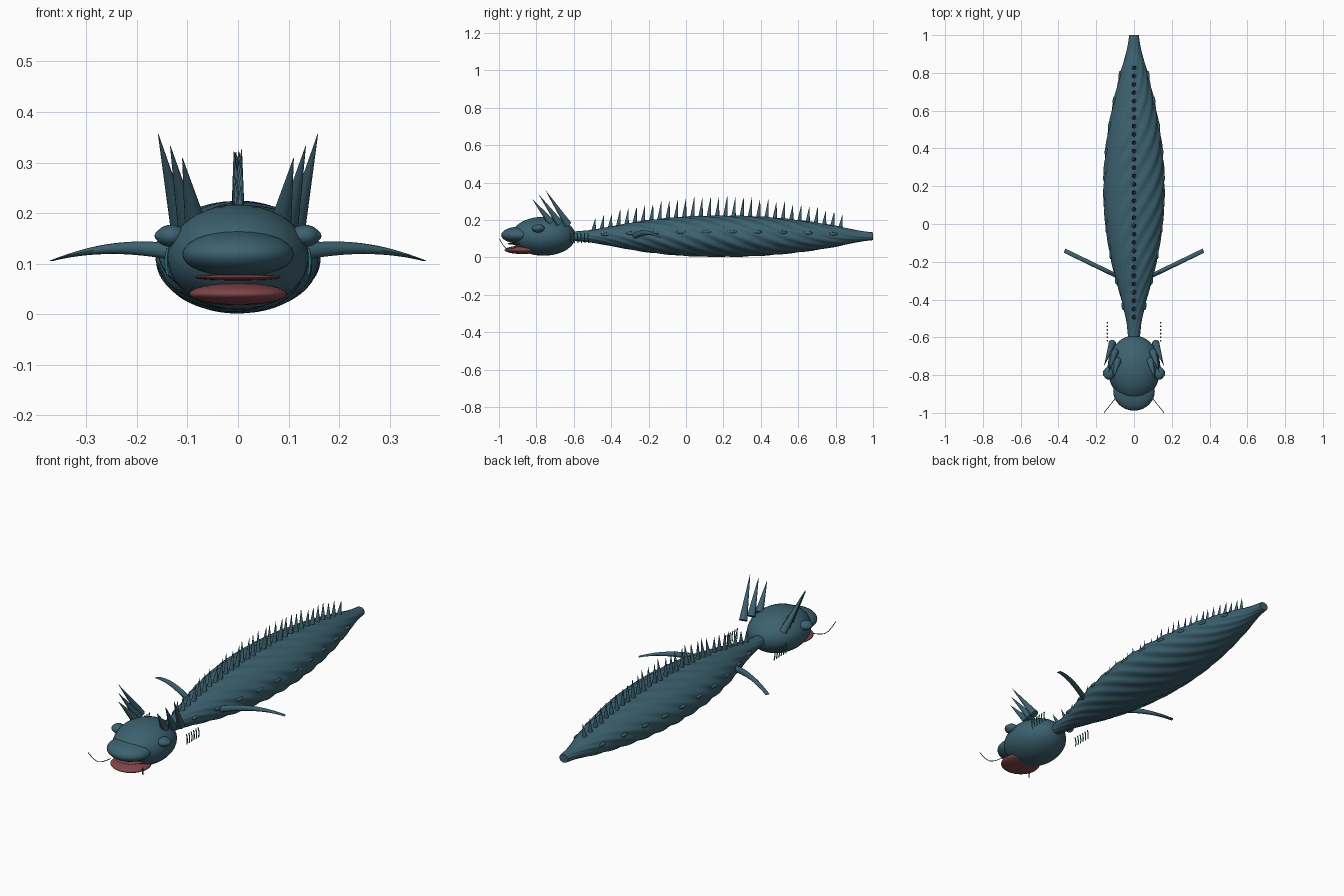
import bpy, bmesh, random
from math import sin, cos, pi, tau, radians
from mathutils import Vector

random.seed(4)
cube = bpy.data.objects.get("Cube")
if cube:
    bpy.data.objects.remove(cube)


def material(name, rgb):
    m = bpy.data.materials.new(name)
    m.use_nodes = True
    m.diffuse_color = (*rgb, 1)
    m.node_tree.nodes["Principled BSDF"].inputs["Base Color"].default_value = (*rgb, 1)
    return m


SKIN = material("slate blue skin", (0.045, 0.12, 0.16))
MOUTH = material("dull red mouth", (0.22, 0.06, 0.07))
GILL = material("teal gill", (0.02, 0.19, 0.2))


def finish(bm, name, mat, smooth=40):
    bmesh.ops.recalc_face_normals(bm, faces=bm.faces)
    me = bpy.data.meshes.new(name)
    bm.to_mesh(me)
    bm.free()
    me.materials.append(mat)
    ob = bpy.data.objects.new(name, me)
    bpy.context.collection.objects.link(ob)
    bpy.ops.object.select_all(action='DESELECT')
    ob.select_set(True)
    bpy.context.view_layer.objects.active = ob
    bpy.ops.object.shade_smooth_by_angle(angle=radians(smooth))
    return ob


def loft(name, rings, mat):
    """Skin a list of closed rings of points and cap both ends."""
    bm = bmesh.new()
    loops = [[bm.verts.new(p) for p in r] for r in rings]
    n = len(loops[0])
    for a, b in zip(loops, loops[1:]):
        for i in range(n):
            j = (i + 1) % n
            bm.faces.new((a[i], a[j], b[j], b[i]))
    bm.faces.new(loops[0])
    bm.faces.new(loops[-1])
    return finish(bm, name, mat)


def ellipsoid(name, centre, size, mat, segments=40):
    bm = bmesh.new()
    bmesh.ops.create_uvsphere(bm, u_segments=segments, v_segments=segments // 2, radius=1)
    bmesh.ops.scale(bm, vec=size, verts=bm.verts)
    bmesh.ops.translate(bm, vec=centre, verts=bm.verts)
    return finish(bm, name, mat, 60)


def spike(name, base, tip, radius, mat=SKIN, sides=12):
    base, tip = Vector(base), Vector(tip)
    axis = tip - base
    bm = bmesh.new()
    bmesh.ops.create_cone(bm, cap_ends=True, segments=sides, radius1=radius,
                          radius2=0.0005, depth=axis.length)
    bmesh.ops.rotate(bm, matrix=Vector((0, 0, 1)).rotation_difference(axis).to_matrix(), verts=bm.verts)
    bmesh.ops.translate(bm, vec=(base + tip) / 2, verts=bm.verts)
    return finish(bm, name, mat, 50)


def wire(name, points, radius, mat):
    cu = bpy.data.curves.new(name, 'CURVE')
    cu.dimensions = '3D'
    cu.bevel_depth = radius
    cu.bevel_resolution = 2
    cu.use_fill_caps = True
    sp = cu.splines.new('NURBS')
    sp.points.add(len(points) - 1)
    for p, co in zip(sp.points, points):
        p.co = (*co, 1)
    sp.use_endpoint_u = True
    sp.order_u = 3
    cu.materials.append(mat)
    ob = bpy.data.objects.new(name, cu)
    bpy.context.collection.objects.link(ob)
    return ob


# Body: long spindle with spiral ridges
PROFILE = [(-0.62, 0.028), (-0.5, 0.043), (-0.4, 0.067), (-0.2, 0.118), (0, 0.15), (0.2, 0.16),
           (0.4, 0.149), (0.6, 0.118), (0.8, 0.072), (0.92, 0.038), (1.0, 0.025)]
MID = 0.113


def half_width(y):
    """Smooth interpolation through the body profile."""
    k = max(i for i in range(len(PROFILE) - 1) if PROFILE[i][0] <= y + 1e-6)
    (y0, r0), (y1, r1) = PROFILE[k], PROFILE[k + 1]

    def slope(i):
        a, b = PROFILE[max(i - 1, 0)], PROFILE[min(i + 1, len(PROFILE) - 1)]
        return (b[1] - a[1]) / (b[0] - a[0])
    h, t = y1 - y0, (y - y0) / (y1 - y0)
    return ((2*t**3 - 3*t**2 + 1) * r0 + (t**3 - 2*t**2 + t) * h * slope(k)
            + (3*t**2 - 2*t**3) * r1 + (t**3 - t**2) * h * slope(k + 1))


def flatten(r):
    return 0.85 - 1.05 * r


def body_ring(y, n=96):
    r = half_width(y)
    ring = []
    for i in range(n):
        a = tau * i / n
        s = r * (1 + 0.025 * sin(12 * a + 50 * y))
        ring.append((s * cos(a), y, MID + s * flatten(r) * sin(a)))
    return ring


loft("body", [body_ring(-0.62 + 1.62 * i / 160) for i in range(161)], SKIN)

# Back spines
COUNT = 31
for i in range(COUNT):
    y = -0.49 + 1.32 * i / (COUNT - 1)
    r = half_width(y)
    top = MID + r * flatten(r)
    height = 0.065 + 0.035 * sin(pi * i / (COUNT - 1)) + random.uniform(-0.006, 0.006)
    spike("back_spine", (0, y - 0.004, top - 0.008),
          (random.uniform(-0.01, 0.01), y + 0.006, top + height), 0.0125)

# Head, snout and mouth
ellipsoid("head", (0, -0.762, 0.113), (0.14, 0.172, 0.104), SKIN)
ellipsoid("snout", (0, -0.885, 0.119), (0.11, 0.103, 0.046), SKIN)
ellipsoid("mouth_lining", (0, -0.875, 0.073), (0.085, 0.08, 0.007), MOUTH)
ellipsoid("lower_jaw", (0, -0.875, 0.04), (0.097, 0.095, 0.022), MOUTH)

for side, word in ((1, "left"), (-1, "right")):
    # Eyes
    ellipsoid(word + "_eye", (side * 0.132, -0.79, 0.155), (0.03, 0.034, 0.022), SKIN, 24)
    ellipsoid(word + "_pupil", (side * 0.154, -0.79, 0.155), (0.011, 0.018, 0.011), SKIN, 20)

    # Swept-forward horns
    for k in range(3):
        spike(word + "_horn", (side * (0.114 - 0.014 * k), -0.63 - 0.046 * k, 0.174 + 0.007 * k),
              (side * (0.158 - 0.024 * k), -0.75 - 0.035 * k, 0.357 - 0.024 * k), 0.02, sides=16)

    # Side fin: arched ribbon narrowing to the tip
    rings = []
    for i in range(25):
        t = i / 24
        x, y = 0.085 + 0.283 * t, -0.278 + 0.137 * t
        z = 0.115 + 0.062 * t - 0.071 * t ** 2.2
        h = 0.0165 * (1 - t ** 1.6) + 0.0008
        rings.append([(side * (x - 0.004 * cos(a)), y + 0.011 * cos(a), z + h * sin(a))
                      for a in (tau * j / 12 for j in range(12))])
    loft(word + "_fin", rings, SKIN)

    # Gill filaments beside the neck
    for k in range(6):
        y = -0.62 + 0.019 * k
        wire(word + "_gill", [(side * 0.139, y, 0.13), (side * 0.146, y + 0.002, 0.105),
                              (side * 0.139, y + 0.004, 0.078)], 0.0028, GILL)

    # Whiskers
    wire(word + "_whisker", [(side * 0.09, -0.91, 0.055), (side * 0.115, -0.945, 0.04),
                             (side * 0.14, -0.975, 0.055), (side * 0.158, -0.998, 0.1)], 0.0018, SKIN)

    # Lateral line bumps
    for k in range(10):
        y = -0.43 + 0.135 * k
        r = half_width(y)
        a = 0.22
        ellipsoid(word + "_side_bump", (side * r * cos(a), y, MID + r * flatten(r) * sin(a)),
                  (0.008, 0.026, 0.009), SKIN, 16)
